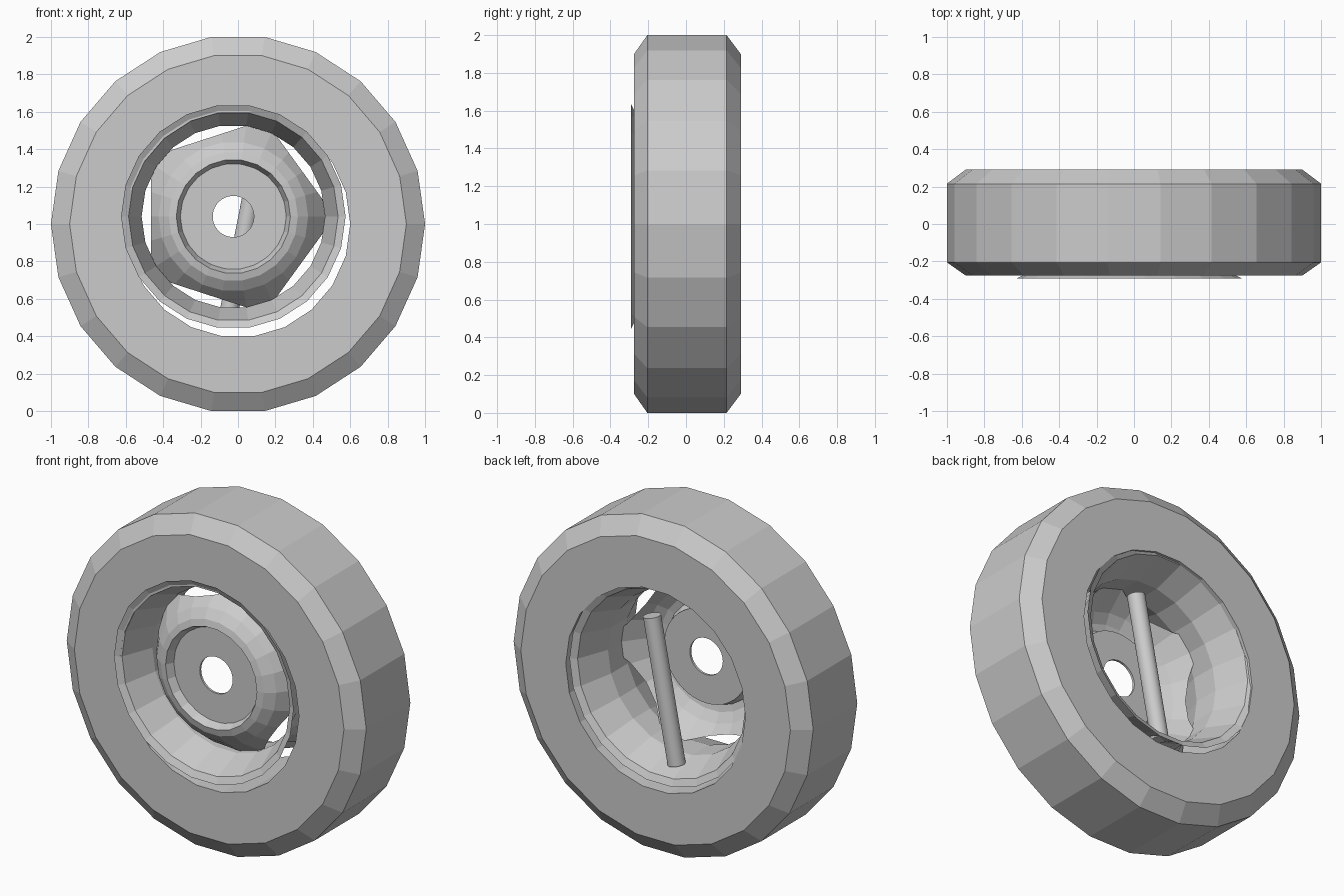
import bpy, bmesh, math
from mathutils import Vector

if "Cube" in bpy.data.objects:
    bpy.data.objects.remove(bpy.data.objects["Cube"])

SIDES = 22
TYRE_C = (0, 0, 1.0)
RIM_C = (-0.025, 0, 1.04)   # rim sits slightly off-centre in the tyre


def finish(bm, name):
    bmesh.ops.recalc_face_normals(bm, faces=bm.faces[:])
    me = bpy.data.meshes.new(name)
    bm.to_mesh(me)
    bm.free()
    ob = bpy.data.objects.new(name, me)
    bpy.context.collection.objects.link(ob)
    return ob


def lathe(profile, centre, sides=SIDES, closed=False, zs=1.0):
    """Spin (radius, y) points around the y axis."""
    bm = bmesh.new()
    rings = []
    for r, y in profile:
        ring = []
        for i in range(sides):
            a = 2 * math.pi * i / sides
            ring.append(bm.verts.new((centre[0] + r * math.cos(a), centre[1] + y,
                                      centre[2] + zs * r * math.sin(a))))
        rings.append(ring)
    pairs = list(zip(rings, rings[1:]))
    if closed:
        pairs.append((rings[-1], rings[0]))
    for p, q in pairs:
        for i in range(sides):
            j = (i + 1) % sides
            bm.faces.new((p[i], p[j], q[j], q[i]))
    return bm


# Tyre with chamfered shoulders
finish(lathe([(0.60, -0.275), (0.90, -0.275), (1.0, -0.205), (1.0, 0.215),
              (0.90, 0.29), (0.60, 0.29)], TYRE_C, closed=True, zs=1.01), "tyre")

# Waisted rim barrel with flared flanges
half = [(0.60, -0.29), (0.56, -0.27), (0.49, -0.08)]
finish(lathe(half + [(r, -y) for r, y in reversed(half)], RIM_C), "rim")

# Raised hub ring
finish(lathe([(0.40, -0.17), (0.345, -0.21), (0.305, -0.22), (0.28, -0.165)], RIM_C), "hub_ring")

# Round hub disc with centre hole
finish(lathe([(0.11, -0.172), (0.282, -0.172), (0.282, -0.158), (0.11, -0.158)],
             RIM_C, sides=44, closed=True), "hub_disc")

# Sloping wheel plate, cut by five flats that leave openings at the rim
bm = lathe([(0.40, -0.17), (0.50, -0.035)], RIM_C)
for k in range(5):
    a = math.radians(36 + 72 * k)
    n = Vector((math.cos(a), 0, math.sin(a)))
    bmesh.ops.bisect_plane(bm, geom=bm.verts[:] + bm.edges[:] + bm.faces[:],
                           plane_co=Vector(RIM_C) + n * 0.44, plane_no=n, clear_outer=True)
finish(bm, "wheel_plate")

# Tilted rod inside the wheel
p, q = Vector((-0.05, 0.16, 0.52)), Vector((0.117, 0.157, 1.37))
bpy.ops.mesh.primitive_cylinder_add(vertices=32, radius=0.05, depth=(q - p).length,
                                    location=(p + q) / 2)
rod = bpy.context.object
rod.name = "inner_rod"
rod.rotation_euler = (q - p).to_track_quat('Z', 'Y').to_euler()
bpy.ops.object.shade_smooth_by_angle()
